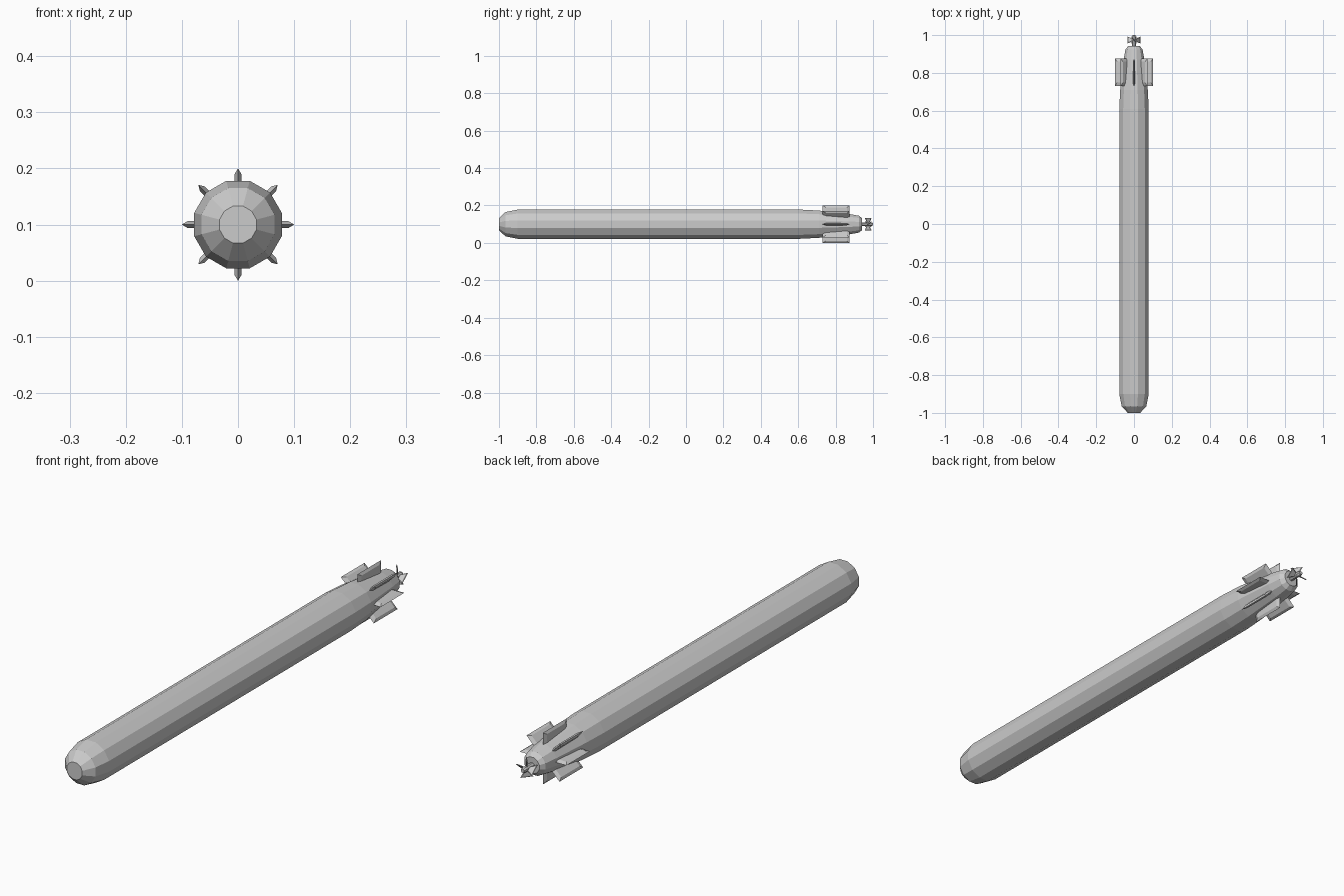
import bpy, bmesh, math
from mathutils import Matrix, Vector

if "Cube" in bpy.data.objects:
    bpy.data.objects.remove(bpy.data.objects["Cube"])

CZ = 0.1  # height of the long axis


def finish(bm, name):
    bmesh.ops.recalc_face_normals(bm, faces=bm.faces)
    me = bpy.data.meshes.new(name)
    bm.to_mesh(me)
    bm.free()
    ob = bpy.data.objects.new(name, me)
    bpy.context.collection.objects.link(ob)
    ob.location = (0, 0, CZ)
    return ob


def lathe(name, profile, sides):
    """Flat-sided body around the y axis; profile is (y, flat-to-axis radius)."""
    bm = bmesh.new()
    k = 1 / math.cos(math.pi / sides)
    rings = []
    for y, r in profile:
        rings.append([bm.verts.new((r * k * math.cos(a), y, r * k * math.sin(a)))
                      for a in [(i + 0.5) * math.tau / sides for i in range(sides)]])
    for a, b in zip(rings, rings[1:]):
        for i in range(sides):
            j = (i + 1) % sides
            bm.faces.new((a[i], a[j], b[j], b[i]))
    bm.faces.new(rings[0])
    bm.faces.new(rings[-1])
    return finish(bm, name)


def plate(name, outer, inner, thick, spin, pitch=0):
    """Blade with bevelled edges, outline in (y, radius), turned about y."""
    bm = bmesh.new()
    rim = [bm.verts.new((0, y, r)) for y, r in outer]
    n = len(rim)
    for s in (-1, 1):
        face = [bm.verts.new((s * thick / 2, y, r)) for y, r in inner]
        bm.faces.new(face)
        for i in range(n):
            j = (i + 1) % n
            bm.faces.new((rim[i], rim[j], face[j], face[i]))
    if pitch:
        c = Vector((0, sum(y for y, r in outer) / n, 0))
        bmesh.ops.rotate(bm, verts=bm.verts, cent=c, matrix=Matrix.Rotation(pitch, 3, 'Z'))
    bmesh.ops.rotate(bm, verts=bm.verts, cent=(0, 0, 0), matrix=Matrix.Rotation(spin, 3, 'Y'))
    return finish(bm, name)


# Hull: blunt nose, long tube, tapered tail
lathe("hull", [(-1.0, 0.033), (-0.965, 0.065), (-0.9, 0.078), (0.61, 0.078),
               (0.71, 0.073), (0.87, 0.055), (0.925, 0.045), (0.942, 0.031)], 12)

# Propeller shaft
lathe("propeller_shaft", [(0.93, 0.01), (0.99, 0.01), (1.0, 0.007)], 8)

# Eight tail fins with bevelled edges
fin_outer = [(0.73, 0.04), (0.73, 0.1), (0.875, 0.1), (0.875, 0.04)]
fin_inner = [(0.748, 0.04), (0.748, 0.09), (0.86, 0.09), (0.86, 0.04)]
for i in range(8):
    plate(f"tail_fin_{i + 1}", fin_outer, fin_inner, 0.012, i * math.tau / 8)

# Four pitched propeller blades, wider at the tip
blade_outer = [(0.967, 0.004), (0.95, 0.034), (0.998, 0.034), (0.981, 0.004)]
blade_inner = [(0.969, 0.005), (0.955, 0.032), (0.993, 0.032), (0.979, 0.005)]
for i in range(4):
    plate(f"propeller_blade_{i + 1}", blade_outer, blade_inner, 0.004,
          i * math.tau / 4, math.radians(40))
